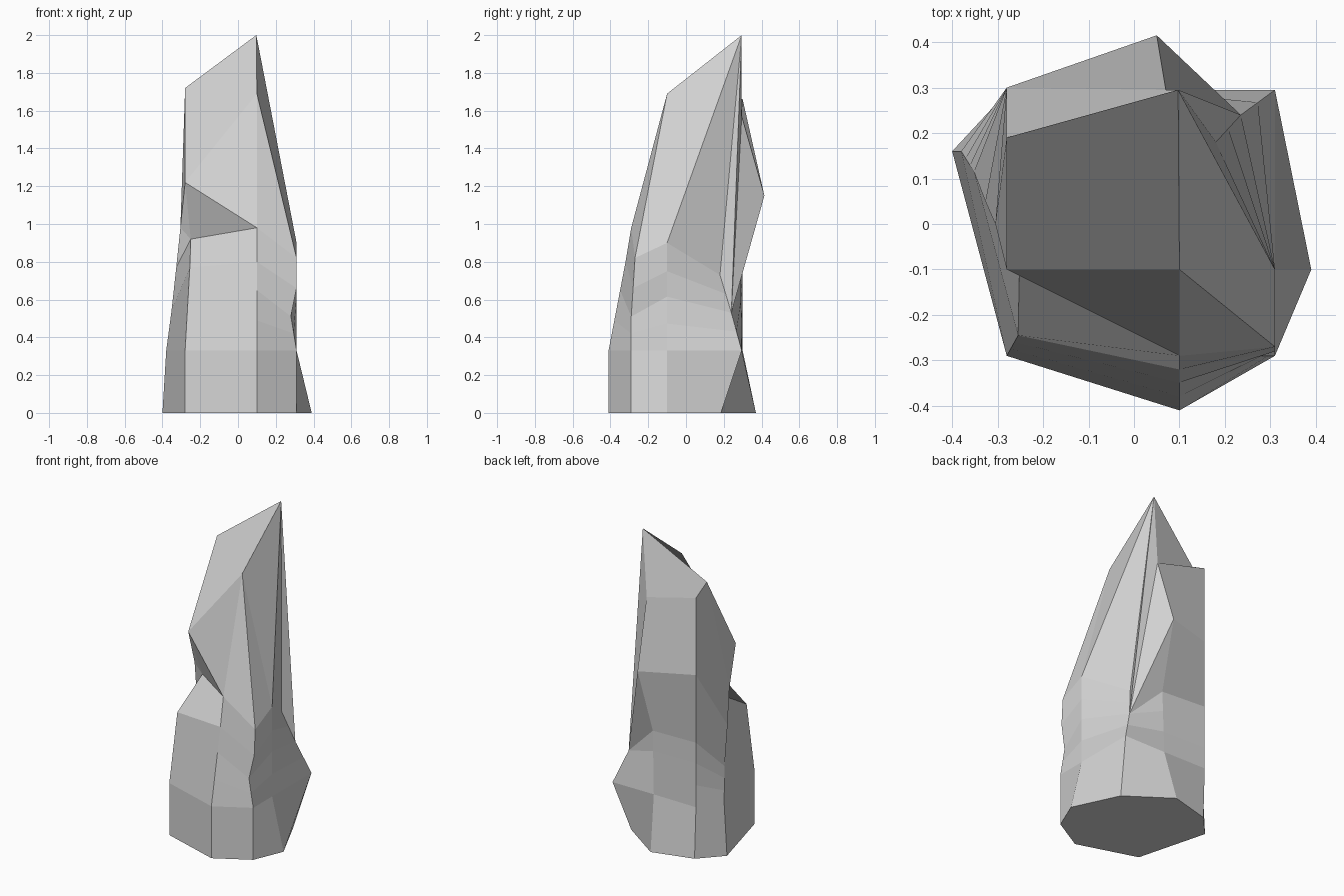
import bpy
import bmesh
from mathutils import Vector

default_cube = bpy.data.objects.get("Cube")
if default_cube:
    bpy.data.objects.remove(default_cube, do_unlink=True)


def make_material(name, color):
    material = bpy.data.materials.new(name)
    material.use_nodes = True
    material.diffuse_color = color
    shader = material.node_tree.nodes["Principled BSDF"]
    shader.inputs["Base Color"].default_value = color
    return material


def flat_ring(points, height):
    return [Vector((x, y, height)) for x, y in points]


def blend_rings(lower, upper, factor):
    return [low.lerp(high, factor) for low, high in zip(lower, upper)]


def raise_corner(ring, index, point):
    return ring[:index] + [point] + ring[index + 1:]


# Shared corners of the broken upper part
front_spur = Vector((.1, -.1, 1.69))
side_ledge = Vector((.31, -.1, .9))
back_corner = Vector((.235, .24, .53))
back_notch = Vector((.18, .18, .73))
left_hollow = Vector((-.305, 0, .98))
left_step = Vector((-.28, -.1, 1.22))
left_tip = Vector((-.28, .19, 1.72))
peak = Vector((.097, .295, 2))

# Rings run counter-clockwise from the front corner on the -x side;
# the back corner on the +x side counts twice, as it splits higher up
back_foot, back_skirt = (.255, .185), (.31, .295)
foot = flat_ring([(-.28, -.29), (.1, -.41), (.31, -.29), (.39, -.1),
                  back_foot, back_foot, (-.01, .37), (-.27, .3), (-.4, .16)], 0)
skirt = flat_ring([(-.28, -.29), (.1, -.41), (.31, -.29), (.31, -.1),
                   back_skirt, back_skirt, (.02, .295), (-.28, .3),
                   (-.38, .16)], .33)
waist = [Vector((-.255, -.245, .77)), Vector((.1, -.32, .8)),
         Vector((.31, -.28, .66)), Vector((.31, -.1, .75)),
         back_corner.lerp(back_notch, .5), back_corner,
         Vector((.03, .29, .73)), Vector((-.28, .3, .74)),
         Vector((-.352, .115, .54))]

# Intermediate bands, with one pinched front corner
upper_band = blend_rings(skirt, waist, .68)
upper_band[2] = Vector((.28, -.29, .51))
upper_band[4] = upper_band[5] = back_corner
lower_band = blend_rings(skirt, upper_band, .5)

# Stepped shoulder, crown and slanted summit
shoulder = [Vector((-.25, 0, .92)), Vector((.1, -.29, .98)),
            Vector((.31, -.27, .82)), side_ledge, back_notch, back_corner,
            Vector((.05, .415, 1.15)), Vector((-.28, .3, 1.17)),
            Vector((-.327, .05, .77))]
hollow = raise_corner(shoulder, 8, left_hollow)
step = raise_corner(hollow, 0, left_step)
spur = raise_corner(step, 1, front_spur)
crown = [left_step, front_spur,
         side_ledge, side_ledge, back_notch, back_corner,
         Vector((.07, .295, 1.57)), Vector((-.28, .3, 1.66)), left_hollow]
summit = [left_tip] + [peak] * 6 + [left_tip] * 2


def build_rock(name, rings, material):
    bm = bmesh.new()
    shared = {}

    def corner(point):
        key = tuple(round(value, 4) for value in point)
        if key not in shared:
            shared[key] = bm.verts.new(key)
        return shared[key]

    def add_face(points):
        corners = list(dict.fromkeys(corner(point) for point in points))
        if len(corners) > 2:
            bm.faces.new(corners)

    # Skin neighbouring rings; merged corners give triangles or nothing
    for lower, upper in zip(rings, rings[1:]):
        for i in range(len(lower)):
            j = (i + 1) % len(lower)
            add_face([lower[i], lower[j], upper[j], upper[i]])

    # Closed underside
    add_face(reversed(rings[0]))
    bmesh.ops.recalc_face_normals(bm, faces=bm.faces[:])

    mesh = bpy.data.meshes.new(name)
    bm.to_mesh(mesh)
    bm.free()
    mesh.materials.append(material)
    rock = bpy.data.objects.new(name, mesh)
    bpy.context.collection.objects.link(rock)


stone_grey = make_material("stone_grey", (.66, .66, .66, 1))
build_rock("standing_rock",
           [foot, skirt, lower_band, upper_band, waist,
            shoulder, hollow, step, spur, crown, summit],
           stone_grey)
